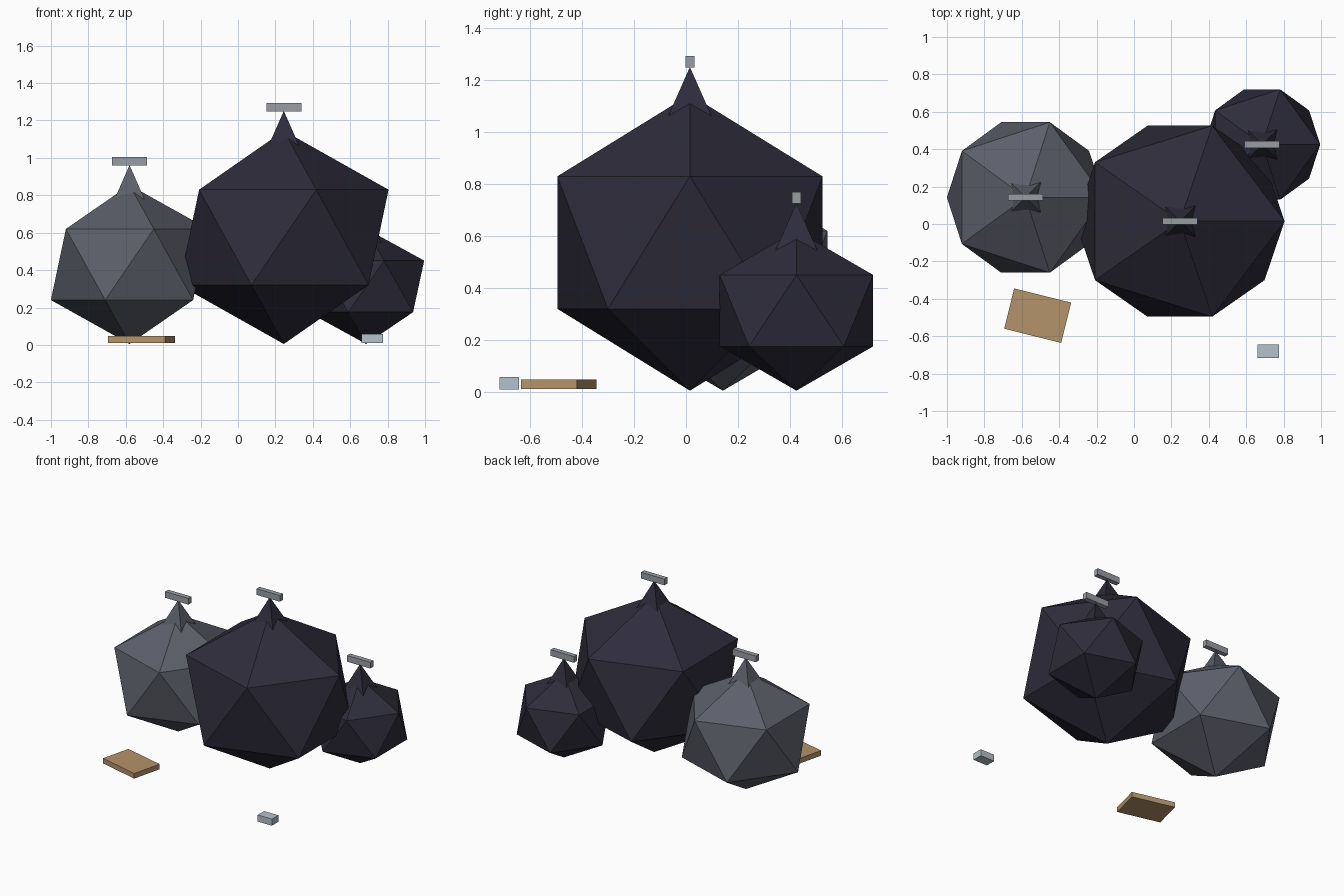
import bpy, math

if "Cube" in bpy.data.objects:
    bpy.data.objects.remove(bpy.data.objects["Cube"])


def material(name, rgb):
    # sRGB 0-255 to linear diffuse colour
    m = bpy.data.materials.new(name)
    lin = [((c / 255 + 0.055) / 1.055) ** 2.4 for c in rgb]
    m.diffuse_color = (*lin, 1)
    m.use_nodes = True
    m.node_tree.nodes["Principled BSDF"].inputs["Base Color"].default_value = m.diffuse_color
    return m


black_bag = material("black_plastic", (46, 44, 59))
grey_bag = material("grey_plastic", (92, 95, 106))
tie_grey = material("tie_grey", (152, 158, 164))
cardboard = material("cardboard", (180, 147, 107))
pale_blue = material("pale_blue", (178, 194, 204))


def finish(name, mat):
    o = bpy.context.object
    o.name = name
    o.data.materials.append(mat)
    return o


def box(name, loc, size, mat, angle=0):
    bpy.ops.mesh.primitive_cube_add(size=1, location=loc, rotation=(0, 0, angle))
    o = finish(name, mat)
    o.scale = size
    return o


def bag(name, x, y, radius, half_height, mat):
    bottom = 0.005
    top = bottom + 2 * half_height
    # faceted sack
    bpy.ops.mesh.primitive_ico_sphere_add(
        subdivisions=1, radius=1, location=(x, y, bottom + half_height))
    finish(name + "_sack", mat).scale = (*radius, half_height)
    # four-sided gathered neck
    depth = 0.19
    bpy.ops.mesh.primitive_cone_add(
        vertices=4, radius1=0.084 * math.sqrt(2), radius2=0, depth=depth,
        location=(x, y, top + 0.106 - depth / 2), rotation=(0, 0, math.pi / 4))
    finish(name + "_neck", mat)
    # tie across the neck
    box(name + "_tie", (x, y, top + 0.126), (0.187, 0.035, 0.045), tie_grey)


bag("large_bag", 0.245, 0.015, (0.626, 0.60), 0.57, black_bag)
bag("grey_bag", -0.58, 0.142, (0.47, 0.473), 0.425, grey_bag)
bag("small_bag", 0.685, 0.425, (0.347, 0.347), 0.308, black_bag)

# litter on the ground
box("cardboard_piece", (-0.515, -0.49, 0.029), (0.314, 0.222, 0.037),
    cardboard, math.radians(-14))
box("small_carton", (0.717, -0.68, 0.034), (0.114, 0.074, 0.048), pale_blue)
